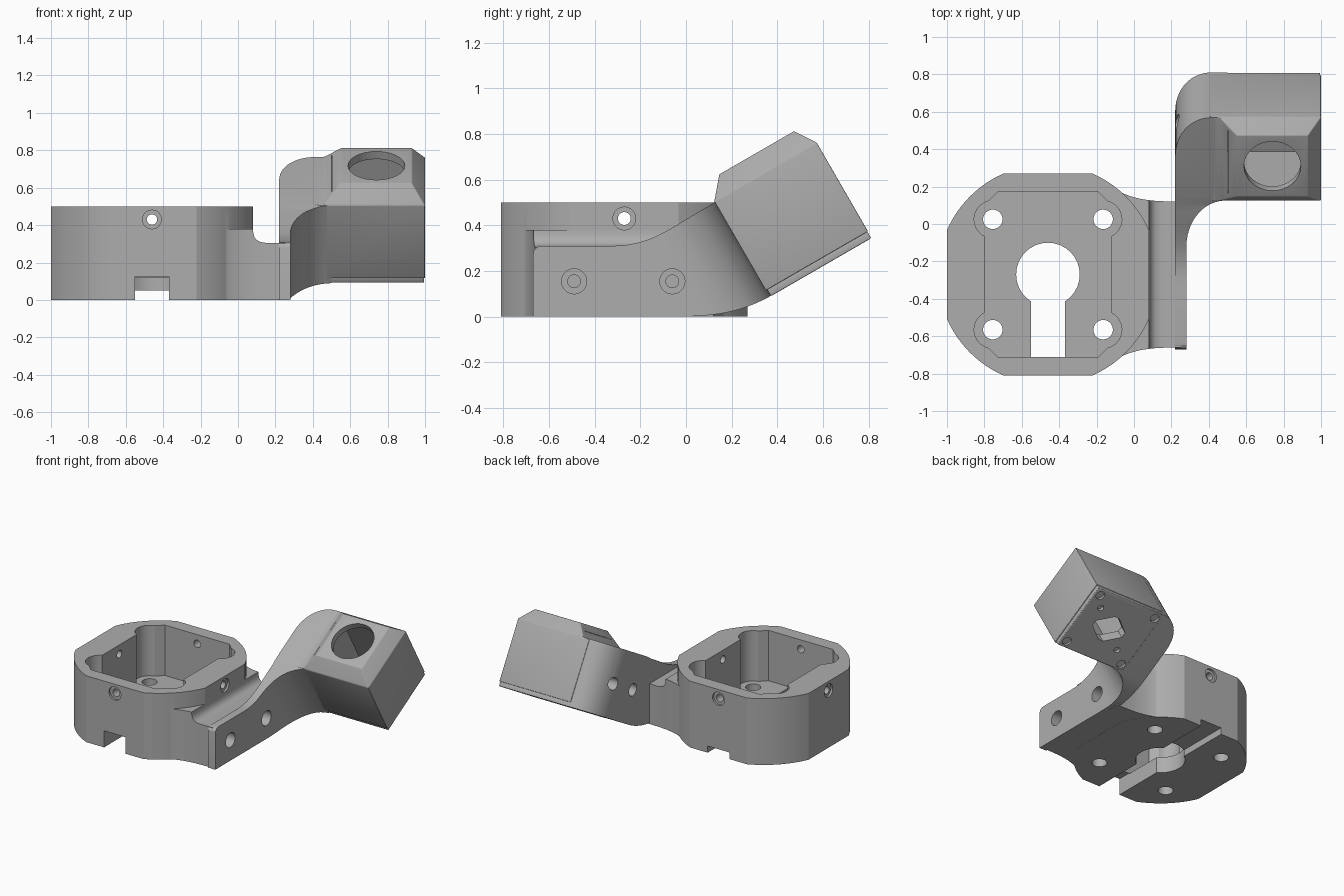
import bpy, bmesh
from math import radians, sin, cos, acos, pi
from mathutils import Matrix, Vector
from mathutils.geometry import interpolate_bezier

if "Cube" in bpy.data.objects:
    bpy.data.objects.remove(bpy.data.objects["Cube"], do_unlink=True)

GREY = (0.42, 0.42, 0.42, 1)
mat = bpy.data.materials.new("plain grey")
mat.use_nodes = True
mat.diffuse_color = GREY
mat.node_tree.nodes["Principled BSDF"].inputs["Base Color"].default_value = GREY

# Frames that map a 2D profile plus depth into the model
XY = Matrix.Identity(4)
YZ = Matrix(((0, 0, 1, 0), (1, 0, 0, 0), (0, 1, 0, 0), (0, 0, 0, 1)))
XZ = Matrix(((1, 0, 0, 0), (0, 0, -1, 0), (0, 1, 0, 0), (0, 0, 0, 1)))
TILT = Matrix.Rotation(radians(30), 4, 'X')


def loft(name, rings, frame=XY, bevel=0):
    """Solid through rings given as (points, depth)."""
    bm = bmesh.new()
    loops = [[bm.verts.new((p[0], p[1], d)) for p in pts] for pts, d in rings]
    n = len(loops[0])
    bm.faces.new(loops[0])
    bm.faces.new(loops[-1])
    for a, b in zip(loops, loops[1:]):
        for i in range(n):
            j = (i + 1) % n
            bm.faces.new((a[i], a[j], b[j], b[i]))
    if bevel:
        bmesh.ops.bevel(bm, geom=bm.edges[:], offset=bevel, segments=3,
                        profile=0.5, affect='EDGES')
    bm.transform(frame)
    bmesh.ops.recalc_face_normals(bm, faces=bm.faces)
    me = bpy.data.meshes.new(name)
    bm.to_mesh(me)
    bm.free()
    me.materials.append(mat)
    ob = bpy.data.objects.new(name, me)
    bpy.context.collection.objects.link(ob)
    return ob


def prism(name, pts, lo, hi, frame=XY, bevel=0):
    return loft(name, [(pts, lo), (pts, hi)], frame, bevel)


def circle(cx, cy, r, n=32):
    return [(cx + r * cos(2 * pi * i / n), cy + r * sin(2 * pi * i / n)) for i in range(n)]


def rect(x0, x1, y0, y1):
    return [(x0, y0), (x1, y0), (x1, y1), (x0, y1)]


def curve(a, b, c, d, n=14):
    pts = [Vector((p[0], p[1], 0)) for p in (a, b, c, d)]
    return [(p.x, p.y) for p in interpolate_bezier(*pts, n)]


def combine(targets, tool, op='DIFFERENCE'):
    """Apply a boolean to each target, then drop the tool."""
    for ob in targets:
        mod = ob.modifiers.new("bool", 'BOOLEAN')
        mod.object, mod.operation, mod.solver = tool, op, 'EXACT'
        bpy.context.view_layer.objects.active = ob
        bpy.ops.object.modifier_apply(modifier=mod.name)
    bpy.data.objects.remove(tool, do_unlink=True)


def drill(targets, cx, cy, r, lo, hi, frame=XY):
    combine(targets, prism("drill", circle(cx, cy, r), lo, hi, frame))


# Housing: a square with its corners rounded by a larger circle
CX, CY, HALF, RAD = -0.46, -0.27, 0.54, 0.59
start = acos(HALF / RAD)
outline = []
for q in range(4):
    for i in range(13):
        t = q * pi / 2 + start + (pi / 2 - 2 * start) * i / 12
        outline.append((CX + RAD * cos(t), CY + RAD * sin(t)))
housing = prism("housing", outline, 0, 0.5)

# Flared connector between housing and arm
flare = curve((-0.12, 0.2), (-0.02, 0.13), (0.08, 0.12), (0.25, 0.12))
plan = flare + [(x, 2 * CY - y) for x, y in reversed(flare)]
neck = prism("neck", plan, 0.001, 0.5)
section = [(-0.3, -0.1), (0.4, -0.1), (0.4, 0.305)] + \
    curve((0.16, 0.305), (0.11, 0.305), (0.08, 0.32), (0.08, 0.38), 8) + [(-0.3, 0.38)]
combine([neck], prism("neck_section", section, -0.6, 1.2, XZ), 'INTERSECT')
combine([housing], neck, 'UNION')

# Pocket with corner reliefs and screw holes
px, py, c = 0.34, 0.44, 0.07
pocket = [(CX + sx * a, CY + sy * b) for sx, sy, a, b in (
    (1, -1, px - c, py), (1, -1, px, py - c), (1, 1, px, py - c), (1, 1, px - c, py),
    (-1, 1, px - c, py), (-1, 1, px, py - c), (-1, -1, px, py - c), (-1, -1, px - c, py))]
combine([housing], prism("pocket", pocket, 0.12, 0.7))
for sx in (-1, 1):
    for sy in (-1, 1):
        x, y = CX + sx * 0.295, CY + sy * 0.295
        drill([housing], x, y, 0.1, 0.12, 0.7)
        drill([housing], x, y, 0.052, -0.1, 0.3)

# Keyhole, cable slot and shallow rear groove
drill([housing], CX, CY, 0.17, -0.1, 0.3)
combine([housing], prism("slot", rect(-0.55, -0.37, -0.95, CY), -0.1, 0.125))
combine([housing], prism("groove", rect(-0.55, -0.37, CY, 0.4), -0.1, 0.05))

# Side screw holes with counterbores
drill([housing], CX, 0.43, 0.028, -0.5, 1, XZ)
drill([housing], CY, 0.43, 0.028, -1.2, 0.3, YZ)
for frame, centre, spans in ((XZ, CX, ((0.795, 0.9), (-0.4, -0.255))),
                             (YZ, CY, ((-1.1, -0.985), (0.065, 0.15)))):
    for lo, hi in spans:
        drill([housing], centre, 0.43, 0.05, lo, hi, frame)

# Arm: side profile crossed with a bent plan
side = [(-0.67, 0)] + curve((-0.08, 0), (0.1, 0), (0.22, 0.01), (0.36, 0.085)) + \
    [(0.81, 0.345), (0.57, 0.765), (0.14, 0.515)] + \
    curve((0.1, 0.485), (-0.07, 0.39), (-0.15, 0.31), (-0.33, 0.31)) + \
    curve((-0.63, 0.31), (-0.655, 0.31), (-0.67, 0.295), (-0.67, 0.27), 5)
arm = prism("arm", side, 0.1, 0.6, YZ)
bend = [(0.22, -1)] + curve((0.22, 0.63), (0.22, 0.77), (0.3, 0.875), (0.42, 0.875)) + \
    [(0.5, 0.875), (0.5, 0.365)] + \
    curve((0.49, 0.362), (0.37, 0.355), (0.28, 0.23), (0.28, 0.07)) + [(0.28, -1)]
combine([arm], prism("bend", bend, -1, 1, TILT), 'INTERSECT')

# Mounting holes through the arm, and cable holes in its outer bend
for y in (-0.49, -0.06):
    drill([arm, housing], y, 0.155, 0.055, 0.2, 0.4, YZ)
    drill([arm, housing], y, 0.155, 0.028, 0.02, 0.4, YZ)
for u in (0.445, 0.7):
    drill([arm], *(TILT @ Vector((0, u, 0.13)))[1:], 0.045, 0.1, 0.33, YZ)

# Tilted head with a tapered cap
base = rect(0.405, 1.0, 0.36, 0.877)
head = loft("head", [(base, -0.075), (base, 0.374),
                     (rect(0.46, 0.995, 0.364, 0.873), 0.38),
                     (rect(0.55, 0.93, 0.438, 0.816), 0.467)], TILT, 0.004)
combine([head], prism("cavity", rect(0.5, 0.94, 0.43, 0.82), -0.03, 0.42, TILT))
drill([head], 0.74, 0.627, 0.152, 0.3, 0.6, TILT)

# Base plate of the head
plate = prism("head_base_plate", rect(0.412, 0.995, 0.367, 0.874), -0.108, -0.07, TILT, 0.006)
diamond = [(0.72 + a, 0.62 + b) for a, b in (
    (-0.13, -0.02), (-0.13, 0.02), (-0.02, 0.1), (0.02, 0.1),
    (0.13, 0.02), (0.13, -0.02), (0.02, -0.1), (-0.02, -0.1))]
combine([head, plate], prism("diamond", diamond, -0.3, 0.0, TILT))
for x in (0.46, 0.945):
    for u in (0.415, 0.825):
        drill([plate, arm], x, u, 0.032, -0.3, -0.09, TILT)
for x, u in ((0.56, 0.5), (0.88, 0.74)):
    drill([plate], x, u, 0.022, -0.3, -0.085, TILT)

# Smooth curves, crisp edges
for ob in (housing, arm, head, plate):
    ob.data.shade_smooth()
    ob.data.set_sharp_from_angle(angle=radians(22))
